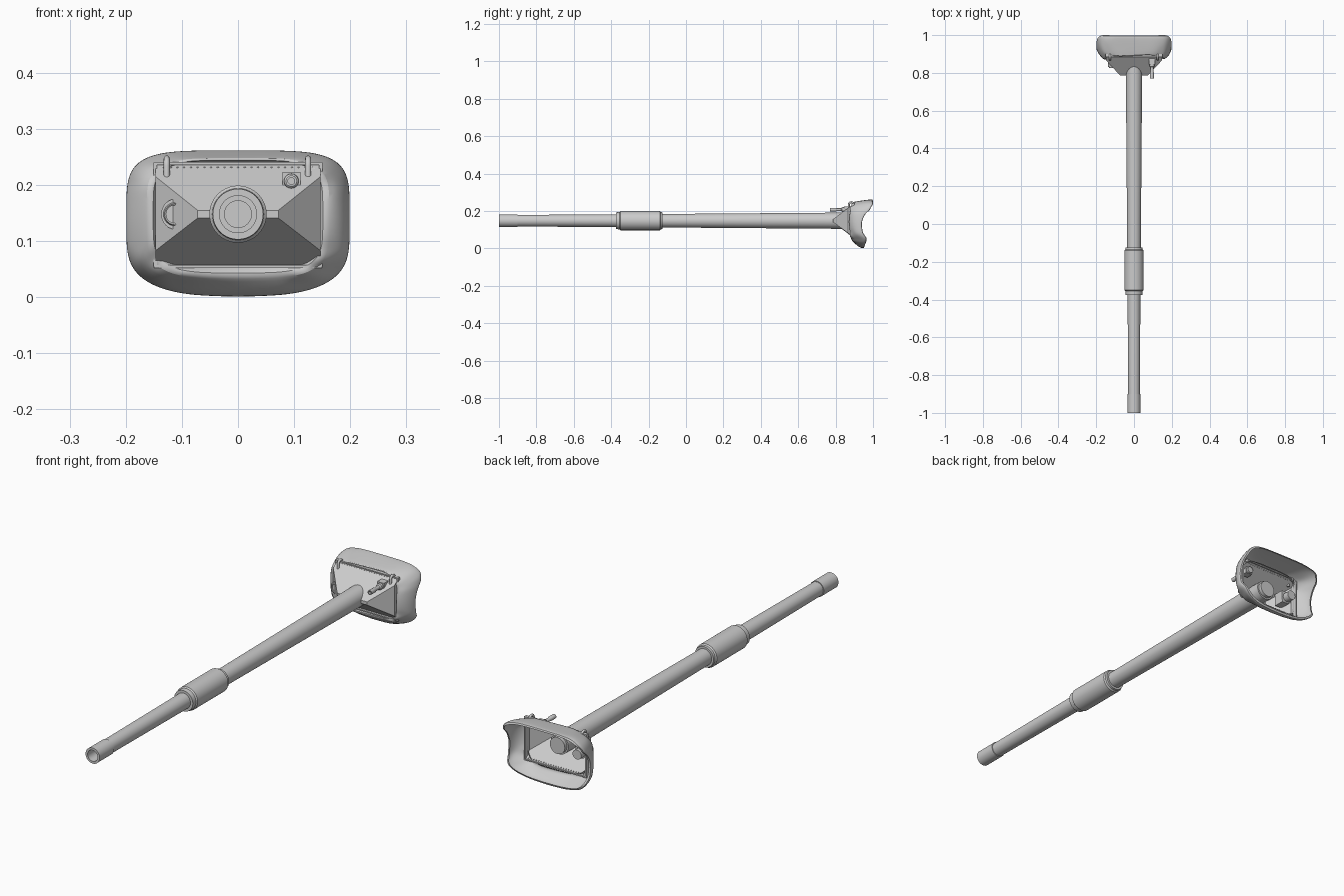
import bpy, bmesh, math
from mathutils import Vector

if "Cube" in bpy.data.objects:
    bpy.data.objects.remove(bpy.data.objects["Cube"])

ZC = 0.148  # barrel axis height
grey = bpy.data.materials.new("plain grey")
grey.diffuse_color = (0.6, 0.6, 0.6, 1)
grey.use_nodes = True
grey.node_tree.nodes["Principled BSDF"].inputs["Base Color"].default_value = grey.diffuse_color


def add_object(name, verts, faces, smooth=True):
    mesh = bpy.data.meshes.new(name)
    mesh.from_pydata(verts, [], faces)
    bm = bmesh.new()
    bm.from_mesh(mesh)
    bmesh.ops.recalc_face_normals(bm, faces=bm.faces)
    bm.to_mesh(mesh)
    bm.free()
    ob = bpy.data.objects.new(name, mesh)
    bpy.context.collection.objects.link(ob)
    mesh.materials.append(grey)
    if smooth:
        bpy.ops.object.select_all(action='DESELECT')
        ob.select_set(True)
        bpy.context.view_layer.objects.active = ob
        bpy.ops.object.shade_smooth_by_angle(angle=math.radians(35))
    return ob


def lathe(name, x, z, profile, n=32):
    """Revolve (y, radius) pairs about an axis along y, capped at both ends."""
    verts, faces = [], []
    for y, r in profile:
        for i in range(n):
            a = 2 * math.pi * i / n
            verts.append((x + r * math.cos(a), y, z + r * math.sin(a)))
    for k in range(len(profile) - 1):
        for i in range(n):
            j = (i + 1) % n
            faces.append((k*n + i, k*n + j, k*n + n + j, k*n + n + i))
    faces.append(tuple(range(n)))
    faces.append(tuple(range((len(profile) - 1) * n, len(profile) * n)))
    return add_object(name, verts, faces)


def interp(table, v):
    for (a, ya), (b, yb) in zip(table, table[1:]):
        if v <= b:
            t = max(0, (v - a) / (b - a))
            t = t * t * (3 - 2 * t)
            return ya + (yb - ya) * t
    return table[-1][1]


# Barrel: hollow muzzle, muzzle band, front tube, rear tube and breech end
lathe("barrel", 0, ZC, [
    (-0.80, 0.024), (-1.0, 0.024), (-1.0, 0.034), (-0.90, 0.034), (-0.90, 0.031),
    (-0.37, 0.034), (-0.12, 0.036), (0.79, 0.043), (0.87, 0.043), (0.87, 0.036), (0.885, 0.036)])

# Fume extractor sleeve with stepped ends
lathe("fume_extractor", 0, ZC, [
    (-0.375, 0.034), (-0.375, 0.045), (-0.355, 0.046), (-0.35, 0.051),
    (-0.14, 0.051), (-0.135, 0.046), (-0.125, 0.045), (-0.125, 0.036)], 40)

# Wedge-shaped mantlet, open at the rear
half = [(0.072, 0.785, ZC + 0.007), (0.072, 0.785, ZC - 0.007),
        (0.147, 0.865, 0.215), (0.147, 0.865, 0.083),
        (0.147, 0.897, 0.238), (0.147, 0.897, 0.055)]
verts = half + [(-x, y, z) for x, y, z in half]
faces = [(0, 1, 7, 6), (0, 6, 8, 10, 4, 2), (1, 3, 5, 11, 9, 7),
         (0, 2, 3, 1), (6, 7, 9, 8), (2, 4, 5, 3), (8, 9, 11, 10)]
mantlet = add_object("mantlet", verts, faces, False)

# Thin clamping strips around the mantlet edge
verts, faces = [], []
for xa, xb, za, zb in [(-0.15, 0.15, 0.236, 0.241), (-0.15, 0.15, 0.052, 0.057),
                       (-0.151, -0.144, 0.055, 0.24), (0.144, 0.151, 0.055, 0.24)]:
    b = len(verts)
    verts += [(x, y, z) for x in (xa, xb) for y in (0.885, 0.90) for z in (za, zb)]
    faces += [tuple(b + i for i in f) for f in
              [(0, 1, 3, 2), (4, 6, 7, 5), (0, 4, 5, 1), (2, 3, 7, 6), (0, 2, 6, 4), (1, 5, 7, 3)]]
add_object("clamp_strip", verts, faces, False)

# Rows of small bolts along the upper and lower mantlet edges
bm = bmesh.new()
for z in (0.231, 0.062):
    for i in range(23):
        c = Vector((-0.132 + 0.012 * i, 0.787 + (abs(z - ZC) - 0.007) * 1.34, z))
        res = bmesh.ops.create_icosphere(bm, subdivisions=1, radius=0.0025)
        bmesh.ops.translate(bm, verts=res['verts'], vec=c)
bolts = bpy.data.meshes.new("edge_bolts")
bm.to_mesh(bolts)
bm.free()
bolts.materials.append(grey)
bpy.context.collection.objects.link(bpy.data.objects.new("edge_bolts", bolts))

# Fabric cover: rounded rectangular rings, flaring back to a wavy rim
RIM = [(0.0, 0.952), (0.05, 0.966), (0.09, 0.945), (0.13, 0.934),
       (0.18, 0.955), (0.21, 0.985), (0.24, 1.0), (0.262, 0.998)]
ROWS = [(0.146, 0.055, 0.240, 0.002, 0.15), (0.150, 0.047, 0.244, 0.004, -0.05),
        (0.162, 0.040, 0.248, 0.008, 0.0), (0.180, 0.034, 0.252, 0.012, 0.22),
        (0.194, 0.026, 0.258, 0.018, 0.55), (0.200, 0.021, 0.262, 0.021, 0.85),
        (0.199, 0.021, 0.262, 0.021, 1.0), (0.190, 0.028, 0.254, 0.018, 1.0)]
N = 72
verts, faces = [], []
for k, (hw, lo, hi, sag, f) in enumerate(ROWS):
    for i in range(N):
        a = 2 * math.pi * i / N
        c, s = math.cos(a), math.sin(a)
        px = math.copysign(abs(c) ** 0.45, c)
        pz = math.copysign(abs(s) ** 0.45, s)
        x = hw * px
        z = (lo + hi) / 2 + (hi - lo) / 2 * pz
        if pz < 0:
            z += sag * (1 - px * px) * pz
        rim = interp(RIM, z)
        base = 0.872 + 0.022 * max(0, pz) ** 2 + 0.02 * max(0, -pz) ** 3
        y = base + (rim - base) * f
        if 0 < k < 6:  # soft folds
            y += 0.004 * math.sin(5 * a + 1.3 * k) + 0.002 * math.sin(11 * a - k)
        verts.append((x, y, z))
for k in range(len(ROWS) - 1):
    for i in range(N):
        j = (i + 1) % N
        faces.append((k*N + i, k*N + j, k*N + N + j, k*N + N + i))
cover = add_object("fabric_cover", verts, faces)
cover.modifiers.new("soften", 'SUBSURF').render_levels = 1

# Side machine gun port: flat-sided collar with a round hollow sleeve
section = [(-0.086, 0.120), (-0.084, 0.174)]
for i in range(13):
    a = math.pi / 2 + math.pi * i / 12
    section.append((-0.112 + 0.025 * math.cos(a), ZC + 0.027 * math.sin(a)))
n = len(section)
verts = [(x, y, z) for y in (0.832, 0.88) for x, z in section]
faces = [tuple(range(n)), tuple(range(n, 2 * n))]
faces += [(i, (i + 1) % n, n + (i + 1) % n, n + i) for i in range(n)]
add_object("gun_port_collar", verts, faces)
lathe("gun_port_sleeve", -0.112, ZC, [
    (0.86, 0.016), (0.828, 0.016), (0.826, 0.019), (0.83, 0.021), (0.91, 0.021)], 24)

# Sight tube with a square mounting plate
lathe("sight_tube", 0.095, 0.207, [
    (0.80, 0.006), (0.770, 0.006), (0.770, 0.010), (0.80, 0.010), (0.805, 0.008),
    (0.83, 0.008), (0.835, 0.013), (0.885, 0.014)], 20)
verts = [(x, y, z) for x in (0.079, 0.111) for y in (0.845, 0.875) for z in (0.192, 0.223)]
add_object("sight_plate", verts, [(0, 1, 3, 2), (4, 6, 7, 5), (0, 4, 5, 1),
                                  (2, 3, 7, 6), (0, 2, 6, 4), (1, 5, 7, 3)], False)

# Pair of bent lifting eyes
for side, x in (("left", -0.127), ("right", 0.125)):
    cu = bpy.data.curves.new("lifting_eye_" + side, 'CURVE')
    cu.dimensions = '3D'
    cu.bevel_depth = 0.0055
    cu.bevel_resolution = 3
    cu.use_fill_caps = True
    sp = cu.splines.new('POLY')
    path = [(0.870, 0.213)] + [
        (0.884 - 0.013 * math.cos(a), 0.234 + 0.013 * math.sin(a))
        for a in (math.pi * i / 8 for i in range(9))] + [(0.902, 0.226)]
    sp.points.add(len(path) - 1)
    for p, (y, z) in zip(sp.points, path):
        p.co = (x, y, z, 1)
    sp.use_smooth = True
    cu.materials.append(grey)
    bpy.context.collection.objects.link(bpy.data.objects.new("lifting_eye_" + side, cu))
